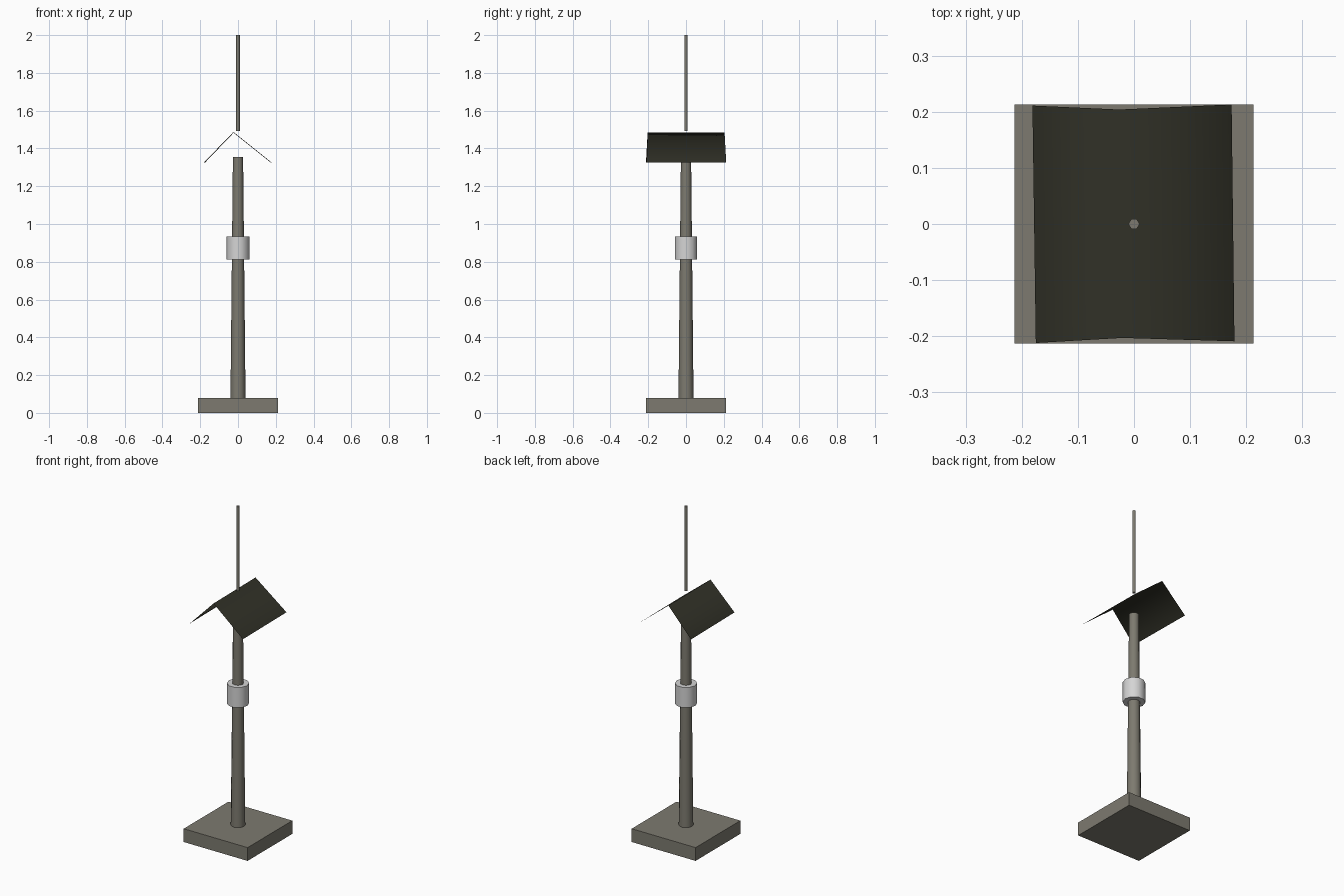
import bpy, bmesh, math

if "Cube" in bpy.data.objects:
    bpy.data.objects.remove(bpy.data.objects["Cube"])


def material(name, rgb):
    m = bpy.data.materials.new(name)
    m.diffuse_color = (*rgb, 1.0)
    m.use_nodes = True
    m.node_tree.nodes["Principled BSDF"].inputs["Base Color"].default_value = m.diffuse_color
    return m


stone = material("weathered grey", (0.205, 0.195, 0.16))
white = material("pale grey", (0.66, 0.66, 0.66))
dark = material("dark olive", (0.03, 0.03, 0.02))


def add_mesh(name, bm, mat):
    me = bpy.data.meshes.new(name)
    bm.to_mesh(me)
    bm.free()
    ob = bpy.data.objects.new(name, me)
    bpy.context.collection.objects.link(ob)
    me.materials.append(mat)
    return ob


def round_part(name, sides, profile, mat):
    """Upright closed solid through (radius, z) rings, a corner facing +x."""
    bm = bmesh.new()
    rings = []
    for r, z in profile:
        rings.append([bm.verts.new((r * math.cos(2 * math.pi * i / sides),
                                    r * math.sin(2 * math.pi * i / sides), z))
                      for i in range(sides)])
    for a, b in zip(rings, rings[1:]):
        for i in range(sides):
            j = (i + 1) % sides
            bm.faces.new((a[i], a[j], b[j], b[i])).smooth = True
    bm.faces.new(rings[0][::-1])
    bm.faces.new(rings[-1])
    # keep the rims crisp
    for e in bm.edges:
        if e.calc_face_angle(0) > math.radians(65):
            e.smooth = False
    return add_mesh(name, bm, mat)


# Square foot slab
bm = bmesh.new()
bmesh.ops.create_cube(bm, size=1.0)
for v in bm.verts:
    v.co = (v.co.x * 0.426, v.co.y * 0.426, (v.co.z + 0.5) * 0.08)
add_mesh("base_slab", bm, stone)

# Tapered post, collar and thin top rod
round_part("post", 12, [(0.04, 0.07), (0.027, 1.355)], stone)
round_part("collar", 10, [(0.061, 0.812), (0.061, 0.934)], white)
round_part("top_rod", 6, [(0.01, 1.492), (0.01, 2.0)], stone)

# Thin gabled roof sheet, slightly twisted, softly shaded over the ridge
bm = bmesh.new()
lf, lb, rf, rb, ef, eb = [bm.verts.new(c) for c in (
    (-0.175, -0.212, 1.325), (-0.181, 0.211, 1.325),
    (-0.021, -0.203, 1.485), (-0.026, 0.204, 1.485),
    (0.179, -0.209, 1.325), (0.174, 0.213, 1.325))]
for f in ((lf, rf, rb), (lf, rb, lb), (rf, ef, rb), (ef, eb, rb)):
    bm.faces.new(f).smooth = True
add_mesh("roof_sheet", bm, dark)
